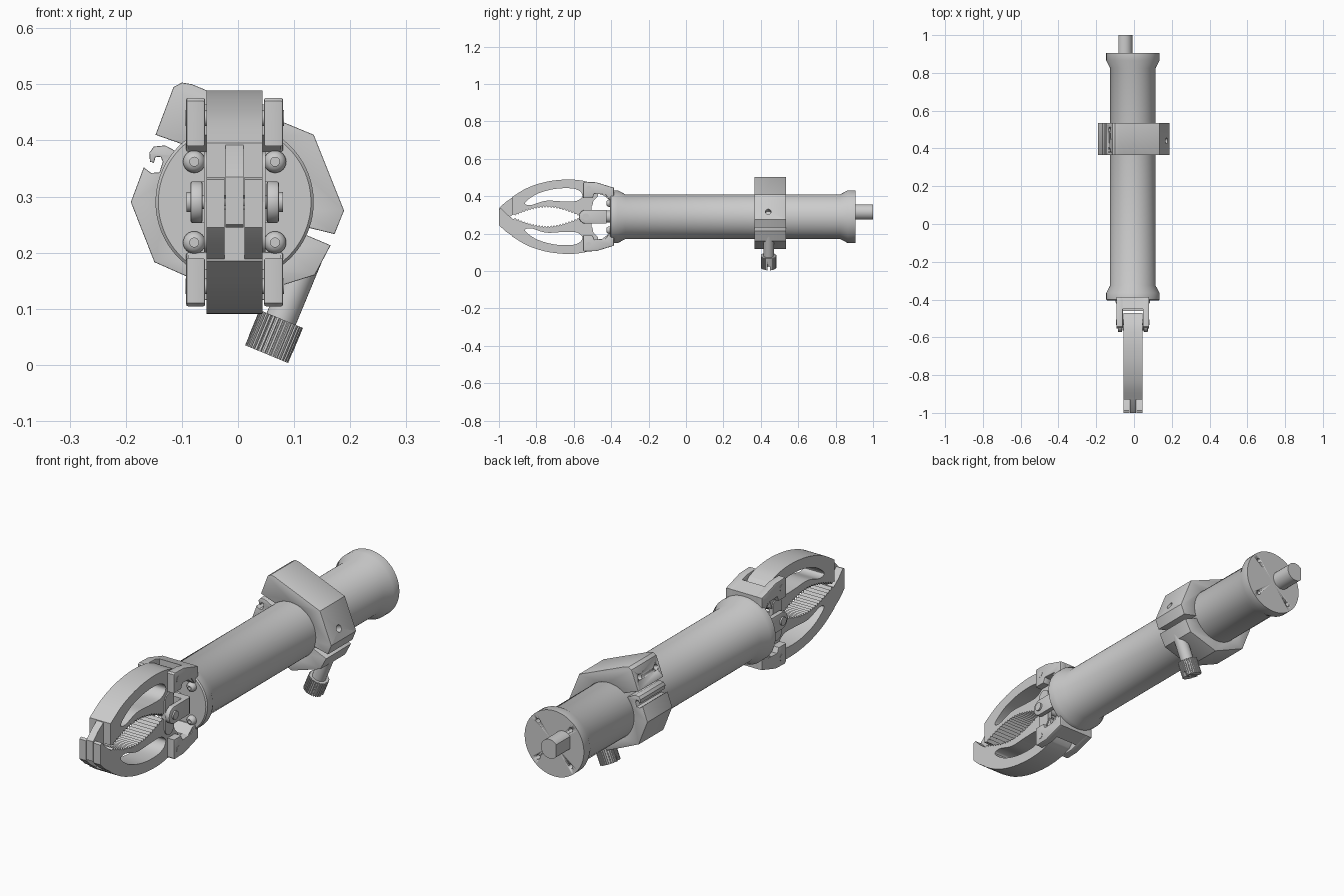
import bpy, bmesh, math
from mathutils import Vector, Matrix

if "Cube" in bpy.data.objects:
    bpy.data.objects.remove(bpy.data.objects["Cube"])

CX, CZ = -0.006, 0.29
X, Y, Z = Vector((1, 0, 0)), Vector((0, 1, 0)), Vector((0, 0, 1))
U = Vector((math.cos(math.pi / 8), 0, -math.sin(math.pi / 8)))   # clamp tilt
V = Vector((math.sin(math.pi / 8), 0, math.cos(math.pi / 8)))


def finish(name, bm):
    bmesh.ops.remove_doubles(bm, verts=bm.verts, dist=1e-5)
    bmesh.ops.recalc_face_normals(bm, faces=bm.faces)
    me = bpy.data.meshes.new(name)
    bm.to_mesh(me)
    bm.free()
    ob = bpy.data.objects.new(name, me)
    bpy.context.collection.objects.link(ob)
    bpy.ops.object.select_all(action='DESELECT')
    bpy.context.view_layer.objects.active = ob
    ob.select_set(True)
    bpy.ops.object.shade_smooth_by_angle(angle=math.radians(32))
    return ob


def plate(name, loops, depth, centre, ax, ay, bevel=0.0):
    """Filled outline (later loops are holes), thickened around centre."""
    cu = bpy.data.curves.new(name, 'CURVE')
    cu.dimensions, cu.fill_mode = '2D', 'BOTH'
    cu.extrude, cu.bevel_depth, cu.offset = depth / 2 - bevel, bevel, -bevel
    cu.bevel_resolution = 1
    for pts in loops:
        sp = cu.splines.new('POLY')
        sp.points.add(len(pts) - 1)
        for p, co in zip(sp.points, pts):
            p.co = (co[0], co[1], 0, 1)
        sp.use_cyclic_u = True
    tmp = bpy.data.objects.new(name + "_tmp", cu)
    bpy.context.collection.objects.link(tmp)
    bpy.context.view_layer.update()
    me = bpy.data.meshes.new_from_object(tmp.evaluated_get(bpy.context.evaluated_depsgraph_get()))
    bm = bmesh.new()
    bm.from_mesh(me)
    bpy.data.objects.remove(tmp)
    m = Matrix((ax, ay, ax.cross(ay))).transposed().to_4x4()
    m.translation = Vector(centre)
    bm.transform(m)
    return finish(name, bm)


def lathe(name, prof, x=CX, z=CZ, n=64):
    """Revolve (radius, y) points around an axis parallel to y."""
    bm = bmesh.new()
    vs = [bm.verts.new((x + r, y, z)) for r, y in prof]
    es = [bm.edges.new(p) for p in zip(vs, vs[1:])]
    bmesh.ops.spin(bm, geom=vs + es, cent=(x, 0, z), axis=Y, angle=2 * math.pi, steps=n)
    return finish(name, bm)


def cyl(name, p0, p1, r, n=32):
    p0, p1 = Vector(p0), Vector(p1)
    d = p1 - p0
    bm = bmesh.new()
    m = Matrix.Translation((p0 + p1) / 2) @ d.to_track_quat('Z', 'Y').to_matrix().to_4x4()
    bmesh.ops.create_cone(bm, cap_ends=True, segments=n, radius1=r, radius2=r, depth=d.length, matrix=m)
    return finish(name, bm)


def cut(ob, cutter):
    mod = ob.modifiers.new("cut", 'BOOLEAN')
    mod.operation, mod.object = 'DIFFERENCE', cutter
    bpy.context.view_layer.objects.active = ob
    bpy.ops.object.modifier_apply(modifier=mod.name)
    bpy.data.objects.remove(cutter)


def smooth(pts, closed=False, n=6):
    """Catmull-Rom resampling."""
    out, k = [], len(pts)
    get = (lambda i: pts[i % k]) if closed else (lambda i: pts[max(0, min(k - 1, i))])
    for i in range(k if closed else k - 1):
        a, b, c, d = (Vector(get(i + j)) for j in (-1, 0, 1, 2))
        for s in range(n):
            t = s / n
            out.append(tuple(0.5 * (2 * b + (c - a) * t + (2 * a - 5 * b + 4 * c - d) * t * t
                                    + (3 * b - a - 3 * c + d) * t ** 3)))
    return out if closed else out + [tuple(pts[-1])]


def arc(cx, cy, r, a0, a1, n):
    return [(cx + r * math.cos(math.radians(a0 + (a1 - a0) * i / n)),
             cy + r * math.sin(math.radians(a0 + (a1 - a0) * i / n))) for i in range(n + 1)]


# flanged main tube with screw holes in the back plate
tube = lathe("main_tube", [(0, -0.405), (0.136, -0.405), (0.141, -0.4), (0.141, -0.365), (0.12, -0.325),
                           (0.12, 0.825), (0.141, 0.865), (0.141, 0.905), (0, 0.905)], n=96)
for i in range(4):
    a = math.radians(45 + 90 * i)
    px, pz = CX + 0.11 * math.cos(a), CZ + 0.11 * math.sin(a)
    cut(tube, cyl("hole_cutter", (px, 0.88, pz), (px, 0.95, pz), 0.01, 20))

# flatted drive shaft at the back
plate("drive_shaft", [arc(0, 0, 0.041, -140, 140, 36)], 0.12, (-0.05, 0.94, 0.315), X, Z)

# two-part clamp ring
up = [(0.172, 0.233), (0.189, 0.275), (0.135, 0.41), (-0.082, 0.5), (-0.1, 0.503), (-0.115, 0.495), (-0.147, 0.41)]
lo = [(-0.13, 0.391), (-0.15, 0.389), (-0.158, 0.378), (-0.157, 0.362), (-0.15, 0.36), (-0.147, 0.37),
      (-0.138, 0.371), (-0.134, 0.362), (-0.14, 0.343), (-0.155, 0.342), (-0.168, 0.352), (-0.191, 0.29),
      (-0.149, 0.183), (0, 0.117), (0.137, 0.16), (0.165, 0.213)]
upper = plate("clamp_upper", [up + arc(CX, CZ, 0.12, 127, -20, 48)], 0.17, (0, 0.45, 0), X, Z, 0.002)
lower = plate("clamp_lower", [lo + arc(CX, CZ, 0.12, -25, -223, 64)], 0.17, (0, 0.45, 0), X, Z, 0.002)
cut(upper, cyl("hole_cutter", (0.145, 0.44, 0.305), (0.2, 0.44, 0.328), 0.015))
for y in (0.39, 0.5):
    cut(upper, cyl("hole_cutter", (-0.1, y, 0.443), (-0.16, y, 0.468), 0.012))

# tightening screw with ribbed, slotted knob
end = Vector((0.051, 0.442, 0.019))
cyl("clamp_screw", end + V * 0.05, end + V * 0.2, 0.028)
ribs = [(r * math.cos(2 * math.pi * (i + f) / 32), r * math.sin(2 * math.pi * (i + f) / 32))
        for i in range(32) for f, r in ((0, 0.042), (0.5, 0.042), (0.6, 0.038), (0.9, 0.038))]
knob = plate("clamp_knob", [ribs], 0.068, end + V * 0.034, U, Y)
cut(knob, plate("slot_cutter", [[(-0.06, -0.006), (0.06, -0.006), (0.06, 0.006), (-0.06, 0.006)]],
                0.04, end, U, Y))

# jaw outlines as (y, height above axis)
outer = smooth([(-0.93, 0.105), (-0.85, 0.153), (-0.75, 0.186), (-0.64, 0.199), (-0.55, 0.192), (-0.49, 0.172)])
rear = [(-0.47, 0.15), (-0.47, 0.11), (-0.495, 0.085), (-0.5, 0.06), (-0.515, 0.045), (-0.555, 0.04)]
teeth = []
for i in range(45):
    t = i / 44
    teeth.append((-0.57 - 0.35 * t, 0.012 + 0.045 * math.sin(math.pi * t) - (0.009 if i % 2 else 0)))
jaw = outer + rear + teeth + [(-0.93, 0.012)]
window = smooth([(-0.86, 0.075), (-0.8, 0.12), (-0.71, 0.147), (-0.62, 0.152), (-0.57, 0.138), (-0.555, 0.108),
                 (-0.59, 0.083), (-0.66, 0.082), (-0.75, 0.085), (-0.83, 0.062)], True)
prong = [(-0.925, 0.105), (-0.965, 0.078), (-1.0, 0.045), (-1.0, -0.04), (-0.988, -0.045), (-0.96, -0.015), (-0.925, 0.012)]
arm = [(-0.55, 0.1), (-0.55, 0.18), (-0.543, 0.186), (-0.48, 0.184), (-0.386, 0.155), (-0.386, 0.09),
       (-0.41, 0.09), (-0.43, 0.118), (-0.49, 0.122), (-0.5, 0.1)]
bridge = [(-0.45, 0.174), (-0.386, 0.155), (-0.386, 0.09), (-0.41, 0.09), (-0.45, 0.12)]

for s, side in ((1, "upper"), (-1, "lower")):
    flip = lambda pts: [(y, s * z) for y, z in pts]
    at = lambda dx: (CX + dx, 0, CZ)
    # toothed jaw, interlocking tips
    plate(side + "_jaw", [flip(jaw), flip(window)], 0.1, at(0), Y, Z)
    for dx, w in ([(0, 0.032)] if s == 1 else [(-0.034, 0.032), (0.034, 0.032)]):
        plate(side + "_jaw_tip", [flip(prong)], w, at(dx), Y, Z)
    # hinge bracket on the flange
    for dx in (-0.0695, 0.0695):
        plate(side + "_bracket_arm", [flip(arm)], 0.034, at(dx), Y, Z, 0.004)
    plate(side + "_bracket_bridge", [flip(bridge)], 0.165, at(0), Y, Z)
    pz = CZ + s * 0.15
    cyl(side + "_hinge_pin", (CX - 0.088, -0.52, pz), (CX + 0.088, -0.52, pz), 0.014)
    # toggle link from the clevis to the jaw
    for dx in (-0.046, 0.046):
        link = arc(-0.535, 0.06, 0.03, 0, 180, 16) + arc(-0.535, 0, 0.03, 180, 360, 16)
        plate(side + "_link", [flip(link)], 0.018, at(dx), Y, Z)
    # domed socket screws on the front flange
    for dx in (-0.072, 0.072):
        lathe(side + "_flange_screw", [(0, -0.412), (0.008, -0.412), (0.008, -0.426), (0.013, -0.424),
                                       (0.018, -0.418), (0.02, -0.41), (0.02, -0.4)], CX + dx, CZ + s * 0.072, 24)

# actuator clevis, pin and push rod
cheek = arc(-0.535, 0, 0.037, 90, 270, 20) + [(-0.43, -0.037), (-0.43, 0.037)]
for s in (-1, 1):
    plate("clevis_cheek", [cheek], 0.022, (CX + s * 0.068, 0, CZ), Y, Z, 0.004)
    cyl("clevis_pin_head", (CX + s * 0.07, -0.535, CZ), (CX + s * 0.086, -0.535, CZ), 0.018)
plate("clevis_base", [[(-0.46, -0.037), (-0.425, -0.037), (-0.425, 0.037), (-0.46, 0.037)]],
      0.15, (CX, 0, CZ), Y, Z)
cyl("clevis_pin", (CX - 0.08, -0.535, CZ), (CX + 0.08, -0.535, CZ), 0.012)
cyl("push_rod", (CX, -0.44, CZ), (CX, -0.39, CZ), 0.032)
